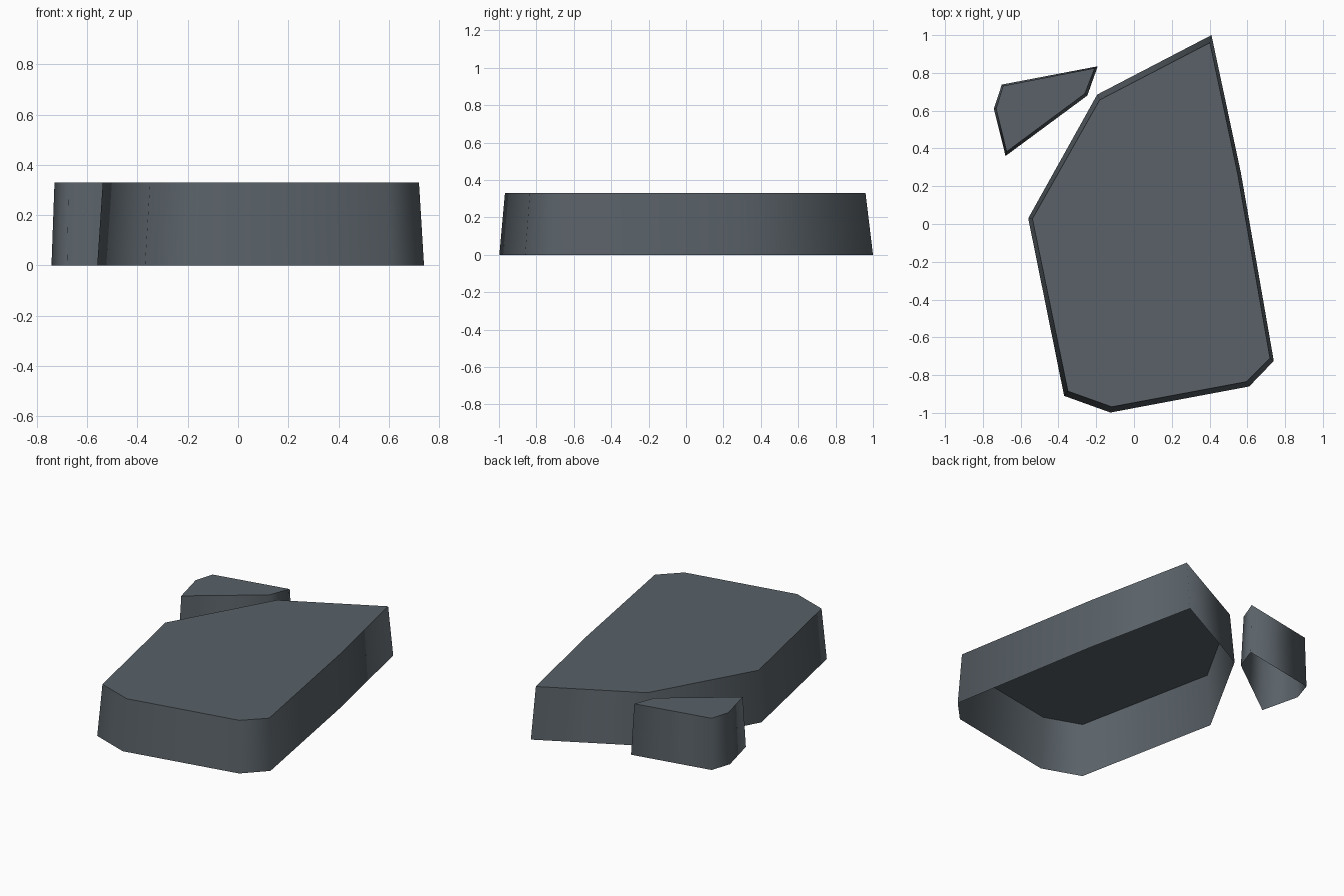
import bpy, bmesh

if "Cube" in bpy.data.objects:
    bpy.data.objects.remove(bpy.data.objects["Cube"])

H = 0.33
mat = bpy.data.materials.new("slate grey")
mat.diffuse_color = (0.10, 0.12, 0.137, 1)
mat.use_nodes = True
mat.node_tree.nodes["Principled BSDF"].inputs["Base Color"].default_value = mat.diffuse_color


def slab(name, base, top):
    """Tapered stone slab, open underneath, with smooth sides and a sharp top rim."""
    bm = bmesh.new()
    lo = [bm.verts.new((x, y, 0)) for x, y in base]
    hi = [bm.verts.new((x, y, H)) for x, y in top]
    n = len(lo)
    for i in range(n):
        j = (i + 1) % n
        f = bm.faces.new((lo[i], lo[j], hi[j], hi[i]))
        f.smooth = True
    cap = bm.faces.new(hi)
    for e in cap.edges:
        e.smooth = False
    me = bpy.data.meshes.new(name)
    bm.to_mesh(me)
    bm.free()
    me.materials.append(mat)
    ob = bpy.data.objects.new(name, me)
    bpy.context.collection.objects.link(ob)


# Large slab (outlines run counter-clockwise)
slab("large_stone_slab",
     [(-0.56, 0.03), (-0.37, -0.91), (-0.125, -0.998), (0.61, -0.86),
      (0.74, -0.725), (0.566, 0.27), (0.41, 1.0), (-0.195, 0.685)],
     [(-0.538, 0.027), (-0.35, -0.885), (-0.118, -0.968), (0.595, -0.835),
      (0.72, -0.71), (0.549, 0.265), (0.402, 0.96), (-0.182, 0.657)])

# Small shard
slab("small_stone_shard",
     [(-0.70, 0.738), (-0.742, 0.61), (-0.68, 0.36), (-0.247, 0.68), (-0.192, 0.835)],
     [(-0.693, 0.731), (-0.73, 0.61), (-0.674, 0.383), (-0.26, 0.69), (-0.208, 0.825)])
